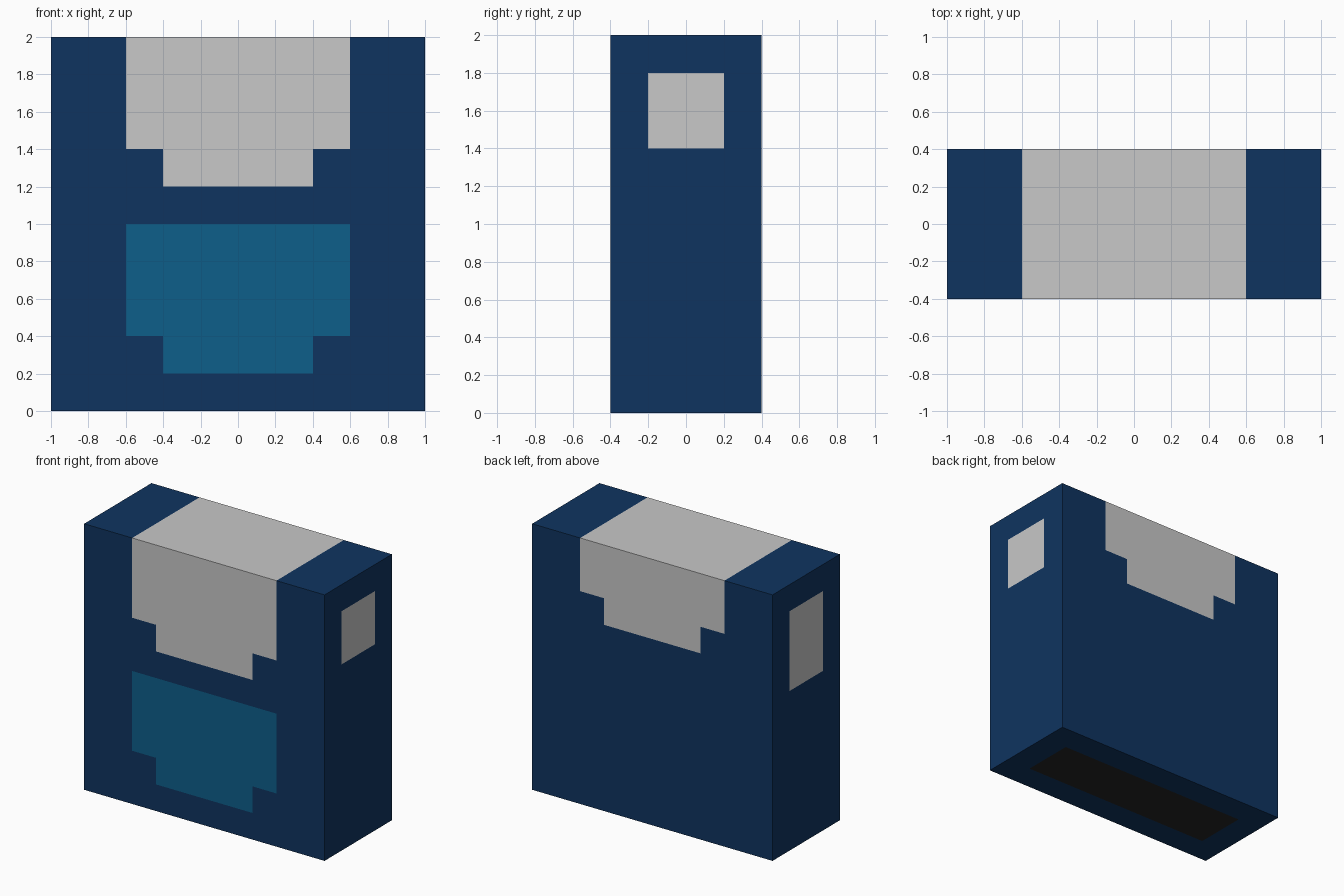
import bpy, bmesh
from mathutils import Vector

if "Cube" in bpy.data.objects:
    bpy.data.objects.remove(bpy.data.objects["Cube"])


def srgb(h):
    vals = [int(h[i:i + 2], 16) / 255 for i in (0, 2, 4)]
    return [v / 12.92 if v <= 0.04045 else ((v + 0.055) / 1.055) ** 2.4 for v in vals] + [1]


NAVY, GREY, TEAL, BLACK = range(4)
materials = []
for name, code in (("navy", "0F3460"), ("light_grey", "C8C8C8"),
                   ("teal", "0D5F8A"), ("black", "262626")):
    m = bpy.data.materials.new(name)
    m.diffuse_color = srgb(code)
    m.use_nodes = True
    m.node_tree.nodes["Principled BSDF"].inputs["Base Color"].default_value = m.diffuse_color
    materials.append(m)


def stepped(x, z, top, step, bottom):
    """Panel outline: wide upper part, narrower lower part."""
    return abs(x) < 0.6 and step < z < top or abs(x) < 0.4 and bottom < z <= step


def colour(c, n):
    """Pick the colour of a face from its position and direction."""
    if n.z > 0.5:    # top band
        return GREY if abs(c.x) < 0.6 else NAVY
    if n.z < -0.5:   # underside plate
        return BLACK if abs(c.x) < 0.8 and abs(c.y) < 0.2 else NAVY
    if n.y < -0.5:   # front panels
        if stepped(c.x, c.z, 2, 1.4, 1.2):
            return GREY
        return TEAL if stepped(c.x, c.z, 1, 0.4, 0.2) else NAVY
    if n.y > 0.5:    # back panel
        return GREY if stepped(c.x, c.z, 2, 1.6, 1.4) else NAVY
    # side windows, the left one taller
    low = 1.4 if n.x > 0 else 1.2
    return GREY if abs(c.y) < 0.2 and low < c.z < 1.8 else NAVY


# Body block
bm = bmesh.new()
bmesh.ops.create_cube(bm, size=1)
bmesh.ops.scale(bm, vec=(2, 0.8, 2), verts=bm.verts)
bmesh.ops.translate(bm, vec=(0, 0, 1), verts=bm.verts)

# Cut the faces along every panel edge
cuts = {0: (-0.8, -0.6, -0.4, 0.4, 0.6, 0.8), 1: (-0.2, 0.2),
        2: (0.2, 0.4, 1.0, 1.2, 1.4, 1.6, 1.8)}
for axis, places in cuts.items():
    normal = Vector((0, 0, 0))
    normal[axis] = 1
    for p in places:
        bmesh.ops.bisect_plane(bm, geom=bm.verts[:] + bm.edges[:] + bm.faces[:],
                               plane_co=normal * p, plane_no=normal)

# Paint the panels
bm.normal_update()
for f in bm.faces:
    f.material_index = colour(f.calc_center_median(), f.normal)

mesh = bpy.data.meshes.new("body")
bm.to_mesh(mesh)
bm.free()
for m in materials:
    mesh.materials.append(m)
bpy.context.collection.objects.link(bpy.data.objects.new("body", mesh))
